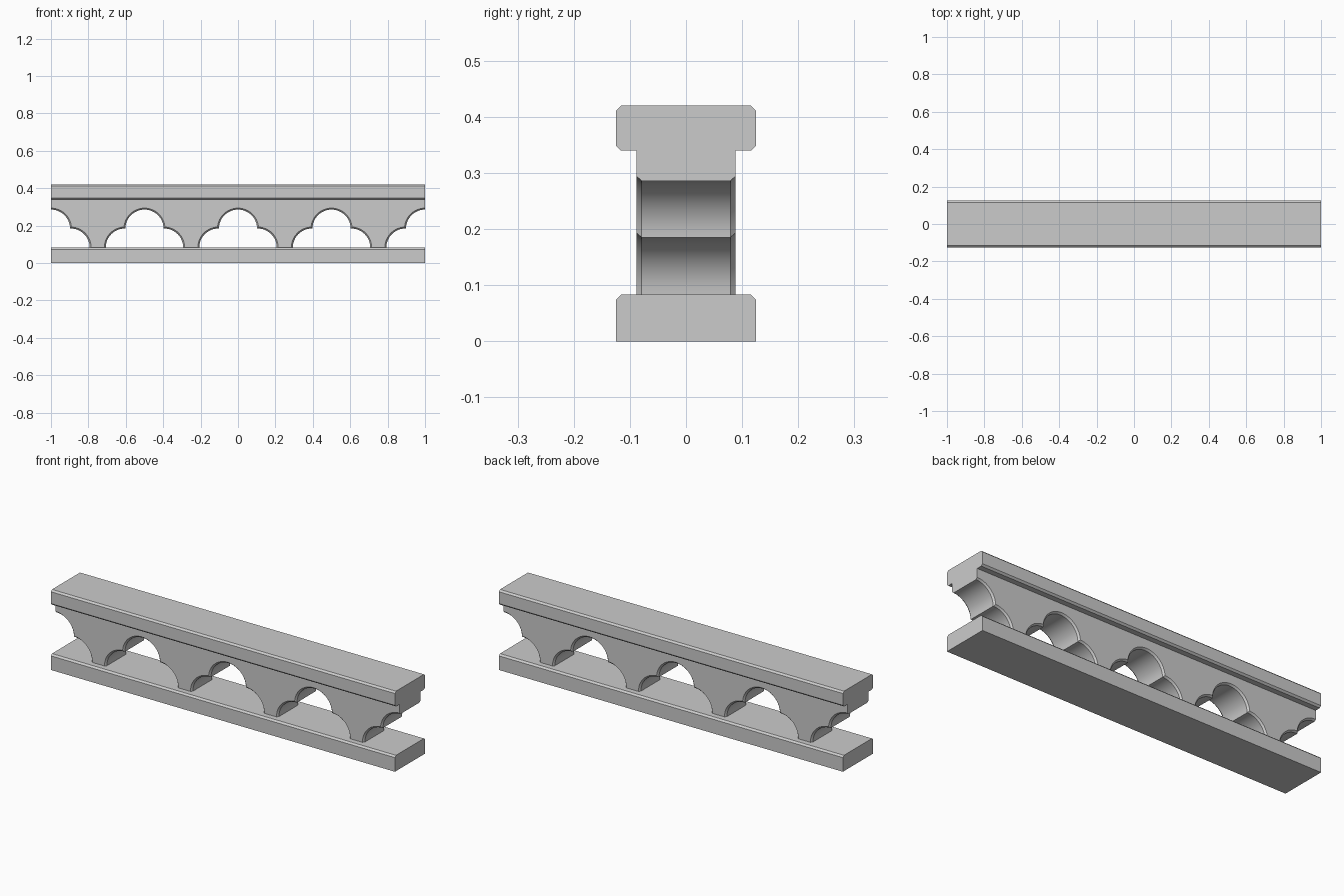
import bpy
from math import sin, cos, asin, acos, pi

if "Cube" in bpy.data.objects:
    bpy.data.objects.remove(bpy.data.objects["Cube"])

RAIL_TOP, BEAM_Z, HEIGHT = 0.083, 0.34, 0.42
UPPER_Z, LOWER_X = 0.184, 0.105      # lobe centres of each stepped arch
SEG = 12


def loft(name, rings):
    """Solid through matching closed rings, capped at both ends."""
    n = len(rings[0])
    verts = [p for ring in rings for p in ring]
    faces = [list(range(n))[::-1],
             list(range((len(rings) - 1) * n, len(rings) * n))]
    for k in range(len(rings) - 1):
        for i in range(n):
            j = (i + 1) % n
            faces.append([k*n + i, k*n + j, (k+1)*n + j, (k+1)*n + i])
    me = bpy.data.meshes.new(name)
    me.from_pydata(verts, [], faces)
    ob = bpy.data.objects.new(name, me)
    bpy.context.collection.objects.link(ob)
    bpy.context.view_layer.objects.active = ob
    ob.select_set(True)
    bpy.ops.object.mode_set(mode='EDIT')
    bpy.ops.mesh.select_all(action='SELECT')
    bpy.ops.mesh.normals_make_consistent(inside=False)
    bpy.ops.object.mode_set(mode='OBJECT')
    return ob


def rail(name, z0, z1, bevel_bottom):
    """Long rail with chamfered edges."""
    w, c = 0.125, 0.009
    right = [(w - c, z0), (w, z0 + c)] if bevel_bottom else [(w, z0)]
    right += [(w, z1 - c), (w - c, z1)]
    section = right + [(-y, z) for y, z in reversed(right)]
    return loft(name, [[(x, y, z) for y, z in section] for x in (-1, 1)])


def half_arch(r):
    """Two-lobed half arch from crown down to foot, as (x offset, z)."""
    a0 = asin((RAIL_TOP + r - UPPER_Z) / r)
    pts = []
    for i in range(SEG + 1):
        a = pi/2 + (a0 - pi/2) * i / SEG
        pts.append((r * cos(a), UPPER_Z + r * sin(a)))
    b0 = acos((max(pts[-1][0], LOWER_X) - LOWER_X) / r)
    for i in range(SEG + 1):
        b = b0 * (1 - i / SEG)
        pts.append((LOWER_X + r * cos(b), RAIL_TOP + r * sin(b)))
    return pts


def web_outline(r, y):
    """Outline of the arcade wall with arches every half unit."""
    half = half_arch(r)
    pts = []
    for c in (-1, -0.5, 0, 0.5, 1):
        if c > -1:
            pts += [(c - x, z) for x, z in reversed(half)]
        if c < 1:
            pts += [(c + x, z) for x, z in (half if c == -1 else half[1:])]
    pts += [(1, BEAM_Z), (-1, BEAM_Z)]
    return [(x, y, z) for x, z in pts]


# Bottom and top rails
rail("bottom_rail", 0, RAIL_TOP, False)
rail("top_rail", BEAM_Z, HEIGHT, True)

# Arcade wall between the rails, arch edges chamfered front and back
web = loft("arcade_web", [web_outline(0.110, -0.088), web_outline(0.102, -0.079),
                          web_outline(0.102, 0.079), web_outline(0.110, 0.088)])
bpy.ops.object.select_all(action='DESELECT')
web.select_set(True)
bpy.context.view_layer.objects.active = web
bpy.ops.object.shade_smooth_by_angle(angle=pi / 6)
